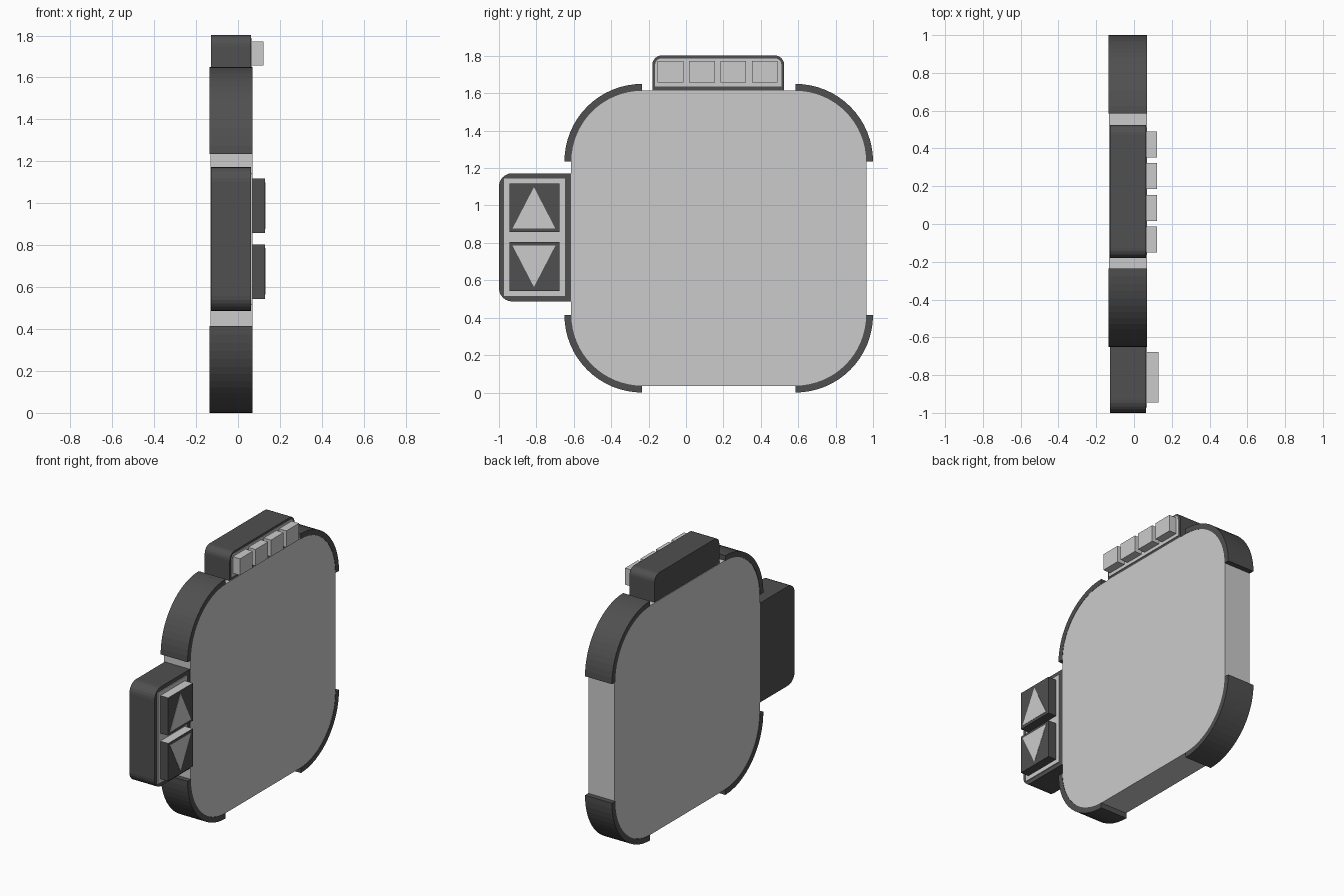
import bpy, bmesh
from math import cos, sin, pi

if "Cube" in bpy.data.objects:
    bpy.data.objects.remove(bpy.data.objects["Cube"])


def material(name, grey):
    m = bpy.data.materials.new(name)
    m.diffuse_color = (grey, grey, grey, 1)
    m.use_nodes = True
    m.node_tree.nodes["Principled BSDF"].inputs["Base Color"].default_value = m.diffuse_color
    return m


DARK = material("dark_grey", 0.08)
MID = material("mid_grey", 0.55)
LIGHT = material("light_grey", 0.8)


def arc(cy, cz, r, a0, a1, n):
    return [(cy + r * cos(a0 + (a1 - a0) * i / n), cz + r * sin(a0 + (a1 - a0) * i / n))
            for i in range(n + 1)]


def rounded(y0, y1, z0, z1, radii=(0, 0, 0, 0), n=6):
    """Rectangle outline; radii ordered top right, top left, bottom left, bottom right."""
    pts = []
    corners = ((y1, z1, -1, -1), (y0, z1, 1, -1), (y0, z0, 1, 1), (y1, z0, -1, 1))
    for k, ((y, z, sy, sz), r) in enumerate(zip(corners, radii)):
        if r:
            pts += arc(y + sy * r, z + sz * r, r, k * pi / 2, (k + 1) * pi / 2, n)
        else:
            pts.append((y, z))
    return pts


def extrude(name, outline, x0, x1, mat):
    """Extrude a (y, z) outline along x."""
    bm = bmesh.new()
    face = bm.faces.new([bm.verts.new((x0, y, z)) for y, z in outline])
    ext = bmesh.ops.extrude_face_region(bm, geom=[face])
    verts = [v for v in ext["geom"] if isinstance(v, bmesh.types.BMVert)]
    bmesh.ops.translate(bm, verts=verts, vec=(x1 - x0, 0, 0))
    bmesh.ops.recalc_face_normals(bm, faces=bm.faces[:])
    me = bpy.data.meshes.new(name)
    bm.to_mesh(me)
    bm.free()
    me.materials.append(mat)
    ob = bpy.data.objects.new(name, me)
    bpy.context.collection.objects.link(ob)
    return ob


CY, CZ = 0.175, 0.825      # centre of the main slab
OFF = 0.41                 # distance from centre to the corner arc centres

# Main slab with rounded corners
H = 0.79
extrude("main_panel", rounded(CY - H, CY + H, CZ - H, CZ + H, (H - OFF,) * 4, 16),
        -0.132, 0.068, MID)

# Corner bumpers hugging each rounded corner
for k, (sy, sz) in enumerate(((1, 1), (-1, 1), (-1, -1), (1, -1))):
    cy, cz, a = CY + sy * OFF, CZ + sz * OFF, k * pi / 2
    ring = arc(cy, cz, 0.415, a, a + pi / 2, 16) + arc(cy, cz, 0.378, a + pi / 2, a, 16)
    extrude(f"corner_bumper_{k + 1}", ring, -0.135, 0.07, DARK)

# Top housing with its inlay and four keys
extrude("top_housing", rounded(-0.18, 0.525, 1.61, 1.802, (0.05, 0.05, 0, 0)), -0.128, 0.063, DARK)
extrude("top_inlay", rounded(-0.165, 0.51, 1.635, 1.787, (0.035, 0.035, 0, 0)), 0.05, 0.067, MID)
for i in range(4):
    y = -0.152 + i * 0.168
    extrude(f"top_key_{i + 1}", rounded(y, y + 0.138, 1.658, 1.772), 0.06, 0.122, LIGHT)

# Side housing with its inlay
extrude("side_housing", rounded(-1.0, -0.61, 0.487, 1.172, (0, 0.07, 0.07, 0)), -0.128, 0.063, DARK)
extrude("side_inlay", rounded(-0.972, -0.648, 0.515, 1.145), 0.05, 0.069, MID)

# Arrow buttons: dark blocks with pale tops and a pale triangle on the face
for name, z, d in (("up", 0.988, 1), ("down", 0.674, -1)):
    button = extrude(f"{name}_button", rounded(-0.945, -0.677, z - 0.13, z + 0.13), 0.06, 0.129, DARK)
    button.data.materials.append(MID)
    for p in button.data.polygons:
        if p.normal.z > 0.5:
            p.material_index = 1
    tri = [(-0.928, z - d * 0.112), (-0.698, z - d * 0.112), (-0.813, z + d * 0.11)]
    extrude(f"{name}_arrow", tri, 0.12, 0.131, LIGHT)
